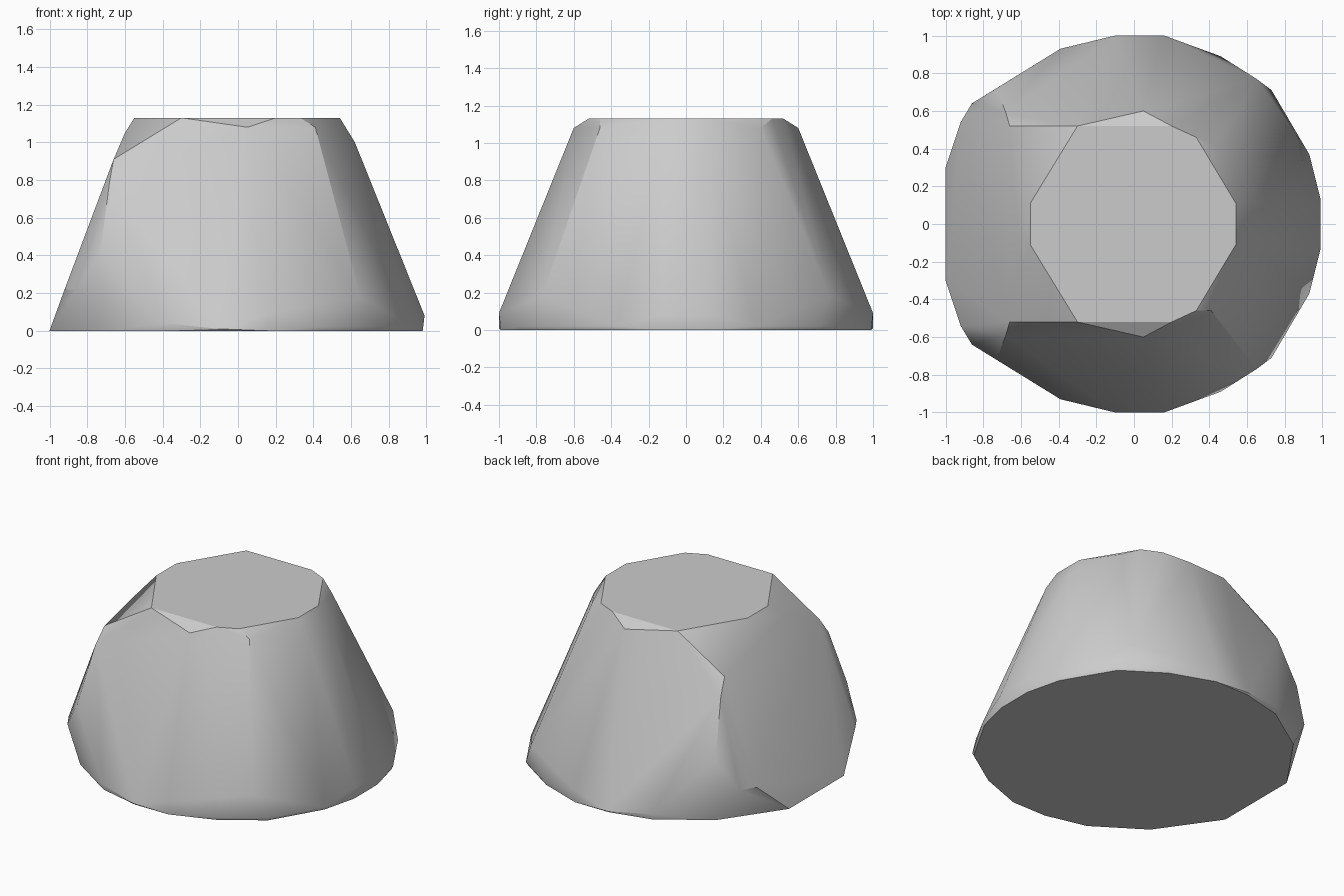
import bpy
import bmesh
import math

default_cube = bpy.data.objects.get("Cube")
if default_cube:
    bpy.data.objects.remove(default_cube, do_unlink=True)


def make_material(name, value):
    material = bpy.data.materials.new(name)
    colour = (value, value, value, 1.0)
    material.use_nodes = True
    material.diffuse_color = colour
    material.node_tree.nodes["Principled BSDF"].inputs["Base Color"].default_value = colour
    return material


def mirrored(points):
    """Return the points together with their copies across the y axis."""
    return [(x, side * y, z) for x, y, z in points for side in (-1, 1)]


# Flat crown and the chipped corners just below it
crown = [(-.55, .11, 1.13), (-.3, .52, 1.13), (.2, .52, 1.13),
         (.33, .46, 1.13), (.54, .11, 1.13)]
shoulder = [(-.6, .23, 1.05), (-.66, .52, .91), (.05, .6, 1.08), (.62, .12, 1)]

# Chipped corners low on the flanks
chips = [(-.68, .59, .8), (-.73, .72, .42), (-.86, .64, .22),
         (-.92, .54, .22), (.65, .77, .18)]

# Widest outline, with its slight lift above the ground
rim = [(-.39, .93, .04), (-.1, 1, .01), (.16, 1, .09), (.46, .89, .02),
       (.73, .71, .02), (.93, .37, .02), (.99, .13, .08)]

# Ground face: the rim drawn in a little, and the undercut left end
ground = [(x * .99, y * .99, 0) for x, y, z in rim]
ground += [(-1, .3, 0), (-.72, .7, 0)]

corners = mirrored(crown + shoulder + chips + rim + ground)
# The two right-hand crown corners differ between front and back
corners += [(.41, -.46, 1.08), (.44, .4, 1.08)]

# Wrap the corners in one faceted convex stone
bm = bmesh.new()
for corner in corners:
    bm.verts.new(corner)
hull = bmesh.ops.convex_hull(bm, input=bm.verts[:], use_existing_faces=False)
unused = {v for v in hull["geom_interior"] + hull["geom_unused"]
          if isinstance(v, bmesh.types.BMVert)}
bmesh.ops.delete(bm, geom=list(unused), context="VERTS")
bmesh.ops.dissolve_limit(bm, angle_limit=math.radians(1),
                         verts=bm.verts[:], edges=bm.edges[:])
bmesh.ops.recalc_face_normals(bm, faces=bm.faces[:])

mesh = bpy.data.meshes.new("rock")
bm.to_mesh(mesh)
bm.free()
mesh.materials.append(make_material("stone grey", .6))

rock = bpy.data.objects.new("rock", mesh)
bpy.context.collection.objects.link(rock)

# Soft flanks with crisp edges at the chips
bpy.ops.object.select_all(action="DESELECT")
rock.select_set(True)
bpy.context.view_layer.objects.active = rock
bpy.ops.object.shade_smooth_by_angle(angle=math.radians(30))
